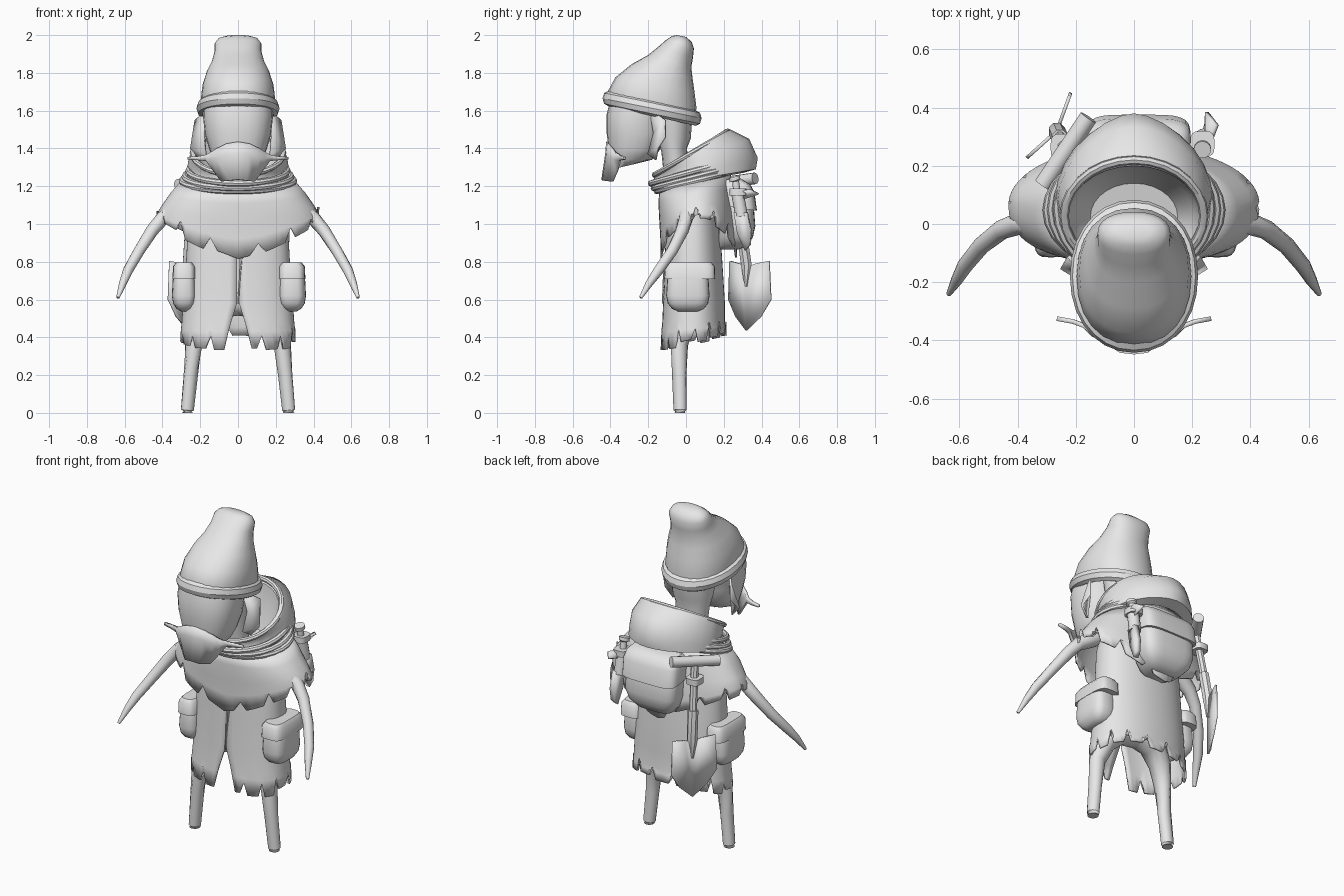
import bpy, bmesh, math, random
from mathutils import Vector

if "Cube" in bpy.data.objects:
    bpy.data.objects.remove(bpy.data.objects["Cube"])

random.seed(4)
GREY = bpy.data.materials.new("plain_grey")
GREY.diffuse_color = (0.8, 0.8, 0.8, 1)
GREY.use_nodes = True
GREY.node_tree.nodes["Principled BSDF"].inputs["Base Color"].default_value = GREY.diffuse_color


def make(name, verts, faces, angle=40, thick=0):
    """Mesh object with tidy normals and optional thickness."""
    me = bpy.data.meshes.new(name)
    me.from_pydata([tuple(v) for v in verts], [], faces)
    bm = bmesh.new()
    bm.from_mesh(me)
    bmesh.ops.recalc_face_normals(bm, faces=bm.faces)
    bm.to_mesh(me)
    bm.free()
    me.materials.append(GREY)
    ob = bpy.data.objects.new(name, me)
    bpy.context.collection.objects.link(ob)
    if thick:
        m = ob.modifiers.new("thickness", 'SOLIDIFY')
        m.thickness, m.offset = thick, 0
    bpy.ops.object.select_all(action='DESELECT')
    ob.select_set(True)
    bpy.context.view_layer.objects.active = ob
    bpy.ops.object.shade_smooth_by_angle(angle=math.radians(angle))
    return ob


def spow(v, e):
    return math.copysign(abs(v) ** e, v)


def ring(front, back, hw, e=1.0, n=24, cx=0.0, gap=0.0, ef=None):
    """Tilted oval from a front (y, z) to a back (y, z) point; ef squares the front half, gap opens it."""
    pts = []
    g = math.asin(min(1, gap / hw))
    for k in range(n + (1 if gap else 0)):
        a = -math.pi / 2 + g + k * (2 * math.pi - 2 * g) / n
        x = ef if ef and math.sin(a) < 0 else e
        t = (spow(math.sin(a), x) + 1) / 2
        pts.append(Vector((cx + hw * spow(math.cos(a), x),
                           front[0] + (back[0] - front[0]) * t,
                           front[1] + (back[1] - front[1]) * t)))
    return pts


def loft(name, rings, cap0=False, cap1=False, closed=True, **kw):
    n = len(rings[0])
    verts = [p for r in rings for p in r]
    faces = [(i * n + k, i * n + (k + 1) % n, (i + 1) * n + (k + 1) % n, (i + 1) * n + k)
             for i in range(len(rings) - 1) for k in range(n if closed else n - 1)]
    if cap0:
        faces.append(tuple(range(n)))
    if cap1:
        faces.append(tuple(range(len(verts) - n, len(verts))))
    return make(name, verts, faces, **kw)


def tube(name, pts, radii, n=10):
    pts = [Vector(p) for p in pts]
    rings = []
    for i, p in enumerate(pts):
        d = pts[min(i + 1, len(pts) - 1)] - pts[max(i - 1, 0)]
        q = d.to_track_quat('Z', 'Y')
        rings.append([p + q @ Vector((radii[i] * math.cos(2 * math.pi * k / n),
                                      radii[i] * math.sin(2 * math.pi * k / n), 0)) for k in range(n)])
    return loft(name, rings, True, True)


def fray(points, deep, every=5):
    """Cut narrow notches into a hem of slightly uneven strips."""
    level = 0
    for k, p in enumerate(points):
        if k % every == every // 2:
            p.z += deep * random.uniform(0.6, 1.2)
            level = random.uniform(-.015, .02)
        else:
            p.z += level


def band(name, front, back, hw, r, e=1.0, n=28, tall=1.0):
    """Closed roll following a tilted oval."""
    rings = []
    for j in range(8):
        a = 2 * math.pi * j / 8
        o, h = r * math.cos(a), r * tall * math.sin(a)
        rings.append(ring((front[0] - o, front[1] + h), (back[0] + o, back[1] + h), hw + o, e, n))
    return loft(name, rings + [rings[0]])


# knitted cap with turned-up brim and floppy tip
cap = [((-.41, 1.64), (.05, 1.53), .188), ((-.415, 1.70), (.055, 1.62), .197),
       ((-.375, 1.775), (.045, 1.70), .188), ((-.29, 1.845), (.035, 1.77), .165),
       ((-.20, 1.895), (.028, 1.83), .138), ((-.145, 1.94), (.037, 1.88), .125),
       ((-.105, 1.975), (.042, 1.93), .125), ((-.075, 1.995), (.03, 1.965), .105),
       ((-.05, 2.0), (.0, 1.99), .06)]
loft("cap", [ring(f, b, w, .9) for f, b, w in cap], cap1=True)
band("cap_brim", (-.412, 1.665), (.053, 1.56), .19, .03, .95, tall=1.35)

# face shell, back of head and side tufts
face = [((-.40, 1.66), (-.06, 1.60), .185), ((-.42, 1.58), (-.10, 1.55), .185),
        ((-.42, 1.48), (-.11, 1.47), .175), ((-.41, 1.40), (-.14, 1.39), .152),
        ((-.40, 1.34), (-.18, 1.34), .13), ((-.39, 1.29), (-.26, 1.32), .09)]
loft("face", [ring(f, b, w, .85) for f, b, w in face], True, True)
neck = [((-.18, 1.62), (.035, 1.58), .14), ((-.16, 1.48), (.025, 1.45), .125),
        ((-.13, 1.38), (.005, 1.40), .105), ((-.11, 1.18), (.03, 1.18), .09)]
loft("neck", [ring(f, b, w, n=16) for f, b, w in neck], True, True)
tuft_outline = [(.16, -.19, 1.60), (.19, -.15, 1.58), (.225, -.11, 1.55), (.225, -.11, 1.46),
                (.25, -.15, 1.40), (.20, -.16, 1.34), (.17, -.20, 1.37), (.18, -.17, 1.48)]
for s, side in ((1, "left"), (-1, "right")):
    make("tuft_" + side, [(s * x, y, z) for x, y, z in tuft_outline],
         [(0, 1, 2, 7), (2, 3, 4, 7), (4, 5, 6, 7)], thick=.012)

# moustache plate with thin curling tips
half = [((0, -.415, 1.435), (0, -.42, 1.37), (0, -.44, 1.235)),
        ((.06, -.41, 1.425), (.06, -.415, 1.37), (.045, -.435, 1.23)),
        ((.11, -.39, 1.40), (.11, -.395, 1.35), (.085, -.39, 1.225)),
        ((.14, -.375, 1.38), (.14, -.38, 1.345), (.125, -.365, 1.28)),
        ((.17, -.35, 1.365), (.17, -.35, 1.352), (.165, -.35, 1.335)),
        ((.21, -.335, 1.358), (.21, -.335, 1.35), (.21, -.335, 1.338)),
        ((.265, -.325, 1.355), (.265, -.325, 1.35), (.265, -.325, 1.342))]
full = [[Vector((-x, y, z)) for x, y, z in c] for c in half[:0:-1]] + [[Vector(p) for p in c] for c in half]
loft("moustache", full, closed=False, thick=.016, angle=25)

# lowered hood, open at the top, with a pointed back
hood = [((-.17, 1.19), (.30, 1.27), .25, 1.0), ((-.18, 1.20), (.37, 1.29), .27, 1.1),
        ((-.18, 1.22), (.38, 1.35), .27, 1.2), ((-.17, 1.24), (.335, 1.45), .262, 1.1),
        ((-.165, 1.255), (.235, 1.50), .25, 1.0), ((-.14, 1.25), (.20, 1.475), .225, 1.0),
        ((-.11, 1.20), (.19, 1.36), .20, 1.0), ((-.09, 1.17), (.14, 1.22), .15, 1.0)]
loft("hood", [ring(f, b, w, e, 28) for f, b, w, e in hood], cap1=True)
band("hood_rim", (-.165, 1.26), (.22, 1.49), .24, .016)

# stacked scarf folds dipping toward the front
for i, (f, b, w) in enumerate([((-.185, 1.215), (.29, 1.35), .262), ((-.17, 1.19), (.27, 1.31), .282),
                               ((-.155, 1.175), (.25, 1.28), .297)]):
    band("scarf_fold_%d" % (i + 1), f, b, w, .017, 1.0)

# shoulder cape, longer at front and back, frayed hem
N = 70
rows = [ring((-.135, 1.19), (.23, 1.28), .285, 1, N, ef=.9), ring((-.14, 1.11), (.24, 1.18), .352, 1, N, ef=.8),
        ring((-.135, 1.01), (.255, 1.06), .398, 1, N, ef=.8), ring((-.13, .92), (.265, .94), .425, 1, N, ef=.8)]
for i, drop in ((1, .02), (2, .065), (3, .12)):
    for p in rows[i]:
        p.z += drop * (abs(p.x) / .42) ** 1.5
hem = [p.copy() for p in rows[3]]
for p in hem:
    p.z -= .035 + .07 * (1 - abs(p.x) / .425)
fray(hem, .065)
loft("shoulder_cape", rows + [hem], thick=.012)

# long coat with a front slit and frayed hem
coat = []
for z, f, b, w in [(1.20, -.08, .17, .22), (1.05, -.10, .17, .255), (.82, -.105, .185, .268), (.58, -.115, .20, .285),
                   (.48, -.12, .20, .292), (.43, -.125, .205, .296), (.34, -.13, .21, .30)]:
    gap = max(.002, .045 * (.58 - z) / .22)
    coat.append(ring((f, z), (b, z + max(0, .48 - z) * .5), w, .95, 70, gap=gap, ef=.78))
fray(coat[-1], .075)
loft("coat", coat, closed=False, thick=.012)
tube("slit_seam", [(.02, -.112, .83), (.008, -.12, .7), (0, -.124, .58)], [.004] * 3, 6)

# legs meeting in an arch inside the coat, and arms
for s, side in ((1, "left"), (-1, "right")):
    tube("leg_" + side, [(s * .268, -.032, 0), (s * .268, -.032, .015), (s * .25, -.036, .2),
                         (s * .235, -.035, .36), (s * .20, -.015, .48), (s * .12, .01, .57), (0, .02, .59)],
         [.031, .035, .038, .046, .062, .075, .075], 12)
    tube("arm_" + side, [(s * .30, .01, 1.10), (s * .40, .0, 1.03), (s * .455, -.02, .965),
                         (s * .525, -.075, .855), (s * .582, -.145, .755), (s * .61, -.195, .685),
                         (s * .636, -.24, .61)], [.05, .038, .034, .03, .027, .02, .009])

# hip pouches with rounded bottoms and flaps
for name, s, cx, d in (("pouch_large", 1, .285, .075), ("pouch_slim", -1, -.285, .065)):
    y0, y1 = -.105, .125
    rings = [ring((y0 + i, z), (y1 - i, z), d - i * .8, .6, 24, cx)
             for z, i in ((.538, .06), (.552, .03), (.58, .008), (.62, 0), (.70, .005), (.77, .015))]
    loft(name, rings, True, True)
    flap = [ring((y0 - .01 + i, z), (.155 - i, z), d - .003 - i, .5, 24, cx)
            for z, i in ((.708, 0), (.775, .003), (.797, .02))]
    loft(name + "_flap", flap, True, True)

# backpack bag and flap
bag = [((.17, .865), (.28, .865), .065), ((.17, .885), (.32, .885), .115), ((.17, .93), (.355, .93), .155),
       ((.17, .99), (.367, .99), .172),
       ((.17, 1.08), (.36, 1.08), .172), ((.17, 1.19), (.335, 1.19), .165), ((.17, 1.215), (.30, 1.215), .15)]
loft("backpack", [ring(f, b, w, .55, 28, .015) for f, b, w in bag], True, True)
lid = [((.18, 1.10), (.376, 1.07), .18), ((.18, 1.18), (.362, 1.17), .18),
       ((.18, 1.215), (.34, 1.21), .172), ((.19, 1.235), (.30, 1.235), .15)]
loft("backpack_flap", [ring(f, b, w, .45, 28, .015) for f, b, w in lid], True, True)

# spade: grip, shaft, socket, dished pointed blade
U = Vector((.56, .83, .12))
M = Vector((-.235, .25, 1.225))
tube("spade_grip", [M - U * .14, M + U * .14], [.031, .031], 12)
B = Vector((-.265, .32, .80))
tube("spade_shaft", [M, B], [.022, .022], 8)
tube("spade_socket", [M.lerp(B, .65), B + Vector((0, 0, -.02)), B + Vector((0, 0, -.13))], [.03, .03, .01], 8)
blade = [(-.125, .805), (-.05, .79), (0, .77), (.05, .79), (.125, .805), (.135, .60), (.08, .51), (0, .435),
         (-.08, .51), (-.135, .60)]
bend = Vector((-.83, .56, 0))
flat = Vector((.56, .83, 0))
verts = [B + flat * u + bend * (abs(u) * .25) + Vector((0, 0, z - .8)) for u, z in blade]
make("spade_blade", verts, [(0, 1, 2, 7, 8, 9), (2, 3, 4, 5, 6, 7)], thick=.012)

# sheathed knife on the other side, with straps holding both tools
K = Vector((.235, .255, 1.25))
tube("knife_handle", [K, K + Vector((0, .005, -.02)), K + Vector((0, .008, -.025)), K + Vector((0, .015, -.08)),
                      K + Vector((0, .018, -.09)), K + Vector((.005, .04, -.21))], [.03, .03, .018, .02, .034, .034], 12)
outline = [(-.035, 1.06), (.035, 1.06), (.045, .96), (.03, .89), (.0, .86), (-.03, .95)]
make("knife_sheath", [(.25 + .2 * u, .29 + u + (1.06 - z) * .12, z) for u, z in outline],
     [tuple(range(6))], thick=.03)
for name, x, y, z in (("knife_strap", .235, .275, 1.17), ("spade_strap", -.245, .265, 1.12)):
    loft(name, [ring((y - .045, h), (y + .045, h), .042, .6, 16, x) for h in (z - .018, z + .018)], True, True)
make("knife_guard", [(.25, .25, 1.17), (.285, .34, 1.18), (.25, .385, 1.16), (.245, .26, 1.12)],
     [(0, 1, 2, 3)], thick=.015)
